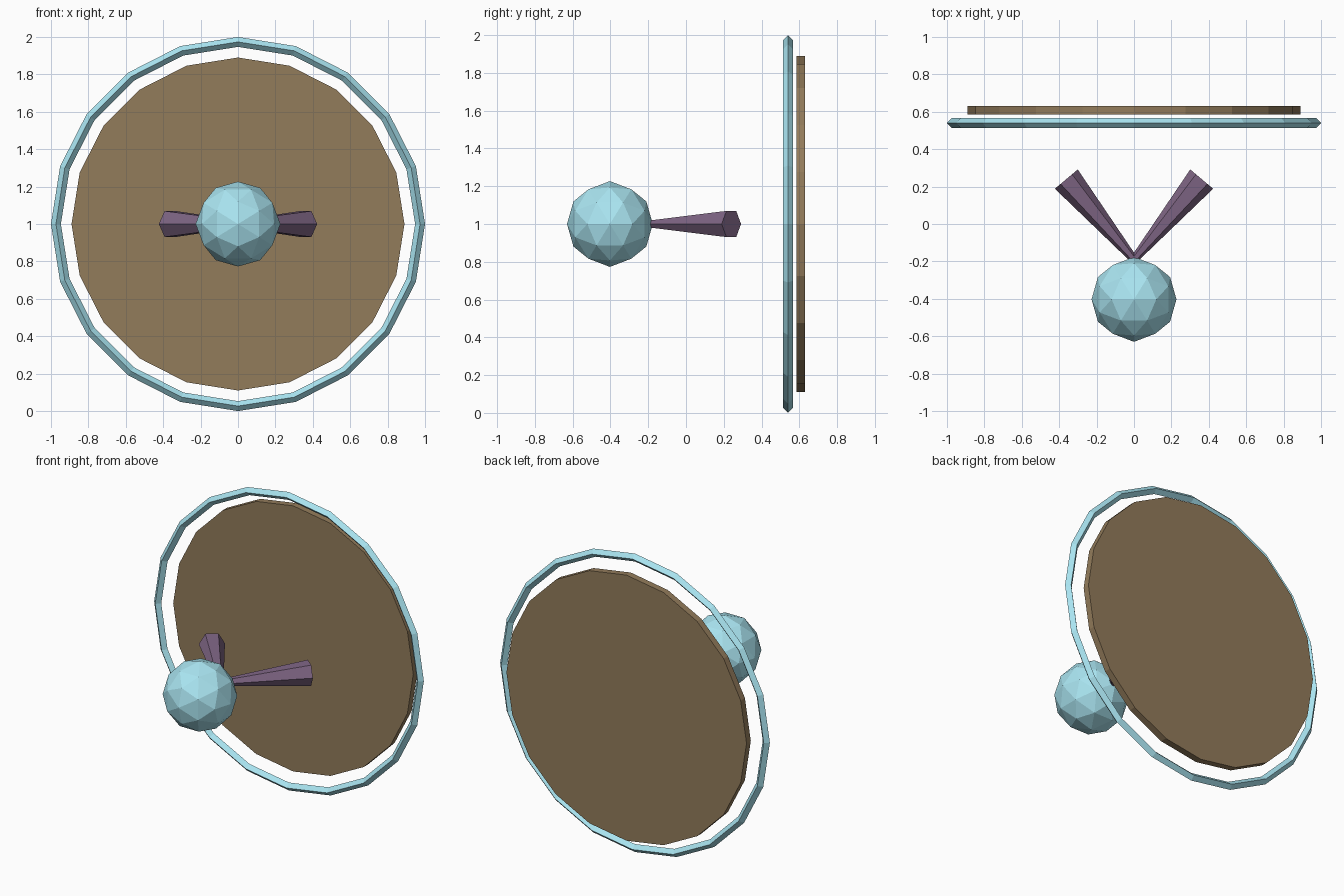
import bpy, bmesh, math
from mathutils import Vector, Matrix

if "Cube" in bpy.data.objects:
    bpy.data.objects.remove(bpy.data.objects["Cube"])


def material(name, rgb):
    m = bpy.data.materials.new(name)
    m.diffuse_color = (*rgb, 1)
    m.use_nodes = True
    m.node_tree.nodes["Principled BSDF"].inputs["Base Color"].default_value = m.diffuse_color
    return m


BLUE = material("pale_blue", (0.40, 0.78, 0.88))
BROWN = material("brown", (0.29, 0.20, 0.105))
PURPLE = material("purple", (0.21, 0.13, 0.23))


def finish(name, bm, mat):
    bmesh.ops.recalc_face_normals(bm, faces=bm.faces)
    me = bpy.data.meshes.new(name)
    bm.to_mesh(me)
    bm.free()
    me.materials.append(mat)
    ob = bpy.data.objects.new(name, me)
    bpy.context.collection.objects.link(ob)
    return ob


def tapered(name, start, end, r1, r2, sides, mat):
    """Prism or frustum between two points, one corner lying horizontally."""
    start, end = Vector(start), Vector(end)
    axis = (end - start).normalized()
    side = axis.cross(Vector((0, 0, 1))).normalized()
    up = side.cross(axis)
    frame = Matrix((up, side, axis)).transposed()
    # keep the frame right-handed
    if frame.determinant() < 0:
        frame = Matrix((-up, side, axis)).transposed()
    bm = bmesh.new()
    bmesh.ops.create_cone(bm, cap_ends=True, segments=sides, radius1=r1, radius2=r2,
                          depth=(end - start).length)
    bm.transform(Matrix.Translation((start + end) / 2) @ frame.to_4x4())
    return finish(name, bm, mat)


# faceted ball: axis-aligned icosahedron, split once and pushed to a sphere
bm = bmesh.new()
t = (1 + math.sqrt(5)) / 2
for a in (-1, 1):
    for b in (-t, t):
        for co in ((a, 0, b), (0, b, a), (b, a, 0)):
            bm.verts.new(co)
bmesh.ops.convex_hull(bm, input=bm.verts)
bmesh.ops.subdivide_edges(bm, edges=bm.edges[:], cuts=1, use_grid_fill=True)
for v in bm.verts:
    v.co = v.co.normalized() * 0.227 + Vector((0, -0.403, 1.0))
finish("ball", bm, BLUE)

# two flared prongs spreading back from the ball
for s, side in ((-1, "left"), (1, "right")):
    tapered("prong_" + side, (0, -0.19, 1), (0.362 * s, 0.24, 1), 0.021, 0.08, 6, PURPLE)

# round back panel
tapered("back_disc", (0, 0.585, 1), (0, 0.63, 1), 0.89, 0.89, 20, BROWN)

# thin hoop in front of the panel
bpy.ops.mesh.primitive_torus_add(major_segments=20, minor_segments=4, major_radius=0.9735,
                                 minor_radius=0.0265, location=(0, 0.54, 1),
                                 rotation=(math.pi / 2, 0, 0))
hoop = bpy.context.object
hoop.name = "hoop"
hoop.data.materials.append(BLUE)
for p in hoop.data.polygons:
    p.use_smooth = False
